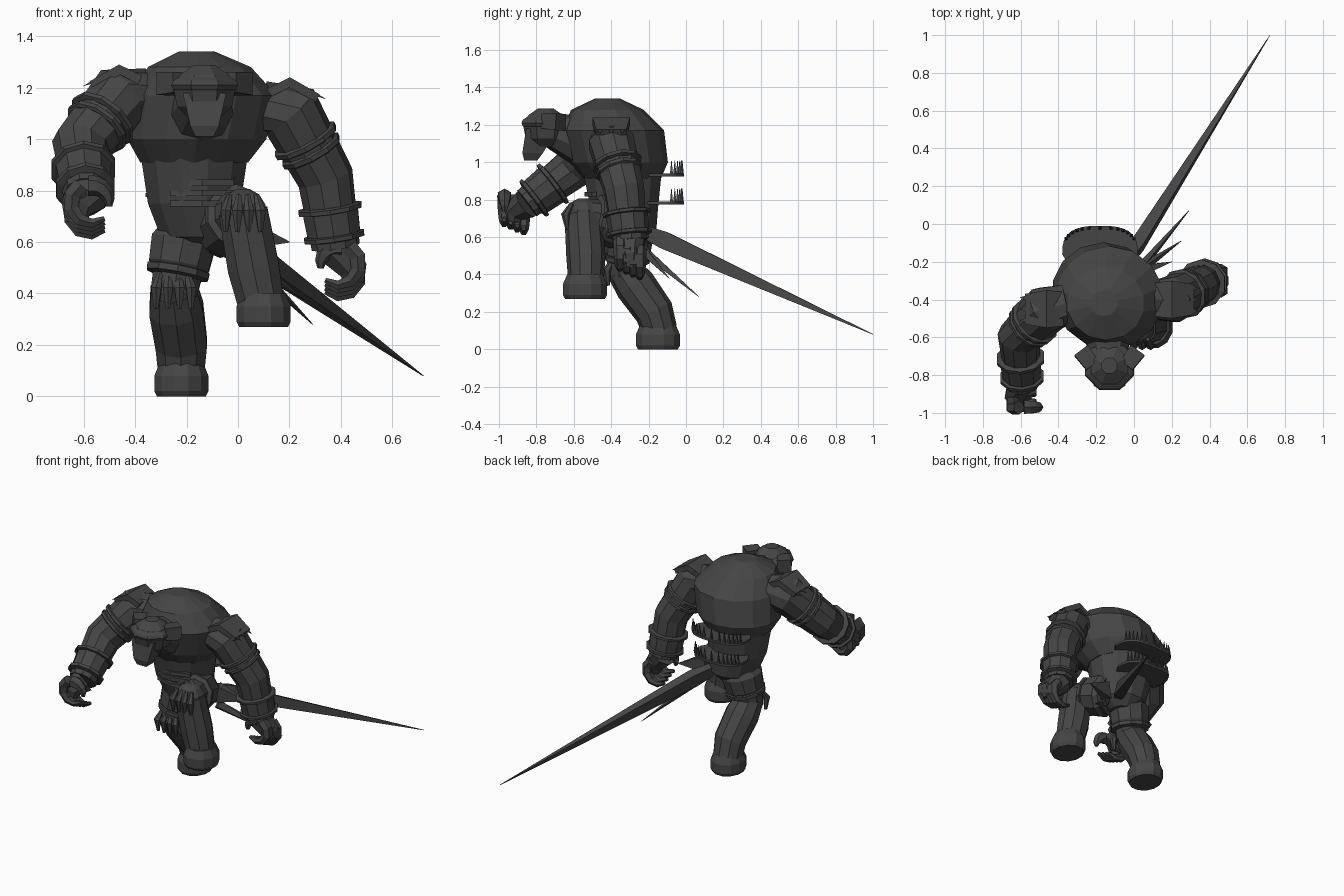
import bpy, bmesh, math
from mathutils import Vector

cube = bpy.data.objects.get("Cube")
if cube:
    bpy.data.objects.remove(cube, do_unlink=True)

# One dark stone colour for the whole figure
grey = .06
stone = bpy.data.materials.new("dark stone grey")
stone.use_nodes = True
stone.diffuse_color = (grey, grey, grey, 1)
stone.node_tree.nodes["Principled BSDF"].inputs["Base Color"].default_value = stone.diffuse_color


def finish(name, bm):
    bmesh.ops.recalc_face_normals(bm, faces=bm.faces)
    mesh = bpy.data.meshes.new(name)
    bm.to_mesh(mesh)
    bm.free()
    mesh.materials.append(stone)
    obj = bpy.data.objects.new(name, mesh)
    bpy.context.collection.objects.link(obj)
    return obj


def loft(name, rows, sides=10, stretch=1, level=False):
    """Skin rings given as (x, y, z, radius); stretch widens the second ring axis."""
    bm = bmesh.new()
    centres = [Vector(row[:3]) for row in rows]
    rings = []
    across = None
    grow = 1 / math.cos(math.pi / sides)
    for index, centre in enumerate(centres):
        before = centres[max(index - 1, 0)]
        after = centres[min(index + 1, len(rows) - 1)]
        along = Vector((0, 0, 1)) if level else (after - before).normalized()
        if across is None:
            across = Vector((0, 1, 0)) if abs(along.x) > .8 else Vector((1, 0, 0))
        across = (across - along * along.dot(across)).normalized()
        upward = along.cross(across) * stretch
        radius = rows[index][3] * grow
        ring = []
        for k in range(sides):
            angle = math.tau * (k + .5) / sides
            offset = across * math.cos(angle) + upward * math.sin(angle)
            ring.append(bm.verts.new(centre + offset * radius))
        rings.append(ring)
    for low, high in zip(rings, rings[1:]):
        for k in range(sides):
            following = (k + 1) % sides
            bm.faces.new((low[k], low[following], high[following], high[k]))
    bm.faces.new(rings[0])
    bm.faces.new(rings[-1])
    return finish(name, bm)


def dome(name, centre, radius, height, low, high, sides=12):
    """Faceted ellipsoid kept between two latitudes in degrees."""
    x, y, z = centre
    rows = []
    steps = 4
    for step in range(steps + 1):
        angle = math.radians(low + (high - low) * step / steps)
        rows.append((x, y, z + height * math.sin(angle), radius * math.cos(angle)))
    return loft(name, rows, sides, level=True)


def cuff(name, path, segment, start, end, pad):
    """Raised armour band that follows one segment of a limb."""
    def at(fraction, extra):
        x, y, z, radius = [p + (q - p) * fraction for p, q in zip(path[segment], path[segment + 1])]
        return x, y, z, radius + extra
    bevel = (end - start) / 5
    loft(name, [at(start, 0), at(start + bevel, pad), at(end - bevel, pad), at(end, 0)])


def spike(name, base, tip, radius, stretch=1):
    loft(name, [(*base, radius), (*tip, .001)], 4, stretch)


def curl(name, centre, side, radius, start, end, thickness):
    """Curled finger that tapers along an arc facing the front."""
    rows = []
    steps = 5
    for step in range(steps + 1):
        fraction = step / steps
        angle = math.radians(start + (end - start) * fraction)
        point = centre + Vector((side * math.cos(angle), 0, math.sin(angle))) * radius
        rows.append((*point, thickness * (1 - .7 * fraction ** 2)))
    loft(name, rows, 6)


# Torso
loft("chest", [(-.17, -.34, .91, .21), (-.16, -.36, 1, .27), (-.13, -.39, 1.17, .28),
               (-.15, -.42, 1.28, .2), (-.16, -.42, 1.34, .07)], 14, .95, level=True)
loft("waist", [(-.14, -.29, .56, .07), (-.15, -.31, .62, .15),
               (-.17, -.33, .75, .18), (-.17, -.34, .95, .21)], 12, level=True)
for strap in range(3):
    z = .83 - .04 * strap
    rows = [(-.14 + .12 * turn, -.53 + .04 * abs(turn), z, .012) for turn in (-1, 0, 1)]
    loft(f"belly_strap_{strap}", rows, 4)

# Head
head = Vector((-.13, -.75, 1.18))
loft("neck", [(-.14, -.57, 1.12, .13), (*head, .08)])
dome("skull", head, .12, .115, -60, 70, 8)
loft("muzzle", [(-.13, -.83, 1.01, .035), (-.13, -.82, 1.05, .055), (-.13, -.77, 1.18, .085)], 4, level=True)
dome("brow", head + Vector((0, 0, .03)), .13, .05, -40, 40, 8)
for side, name in ((-1, "right"), (1, "left")):
    temple = head + Vector((side * .09, 0, .04))
    flare = head + Vector((side * .15, .08, .035))
    loft(name + "_ear_guard", [(*temple, .04), (*flare, .045)], 4)

# Arms
right_arm = [(-.35, -.42, 1.17, .1), (-.46, -.45, 1.16, .125), (-.61, -.6, .97, .11), (-.59, -.85, .78, .085)]
left_arm = [(.1, -.4, 1.12, .1), (.2, -.4, 1.11, .12), (.34, -.33, .85, .105), (.38, -.3, .58, .09)]
right_fist = Vector((-.57, -.92, .73))
left_fist = Vector((.39, -.3, .49))
for name, side, path, fist in (("right", -1, right_arm, right_fist), ("left", 1, left_arm, left_fist)):
    # Limb and armour bands
    loft(name + "_arm", path)
    cuff(name + "_upper_band", path, 1, .4, .5, .015)
    cuff(name + "_upper_band_low", path, 1, .55, .65, .01)
    cuff(name + "_bracer", path, 2, .4, .9, .01)
    cuff(name + "_bracer_top_rim", path, 2, .4, .5, .025)
    cuff(name + "_bracer_low_rim", path, 2, .8, .9, .025)

    # Shoulder plate with jagged outer edge
    shoulder = Vector(path[1][:3]) + Vector((0, 0, .1))
    slope = Vector((side * .11, 0, -.05))
    inner = shoulder - Vector((side * .08, 0, .03))
    crown = shoulder + Vector((0, 0, .01))
    loft(name + "_shoulder_plate", [(*inner, .09), (*crown, .1), (*(shoulder + slope), .08)], 4, .2)
    for row in (-1, 0, 1):
        across = Vector((0, row * .06, .01))
        spike(f"{name}_shoulder_spike_{row}", shoulder + slope / 2 + across,
              shoulder + slope * 1.3 + across, .03, .4)

    # Palm, curled fingers and thumb
    knuckle = fist + Vector((side * .06, 0, 0))
    loft(name + "_palm", [(*path[-1][:3], .08), (*knuckle, .055), (*(knuckle - Vector((0, 0, .05))), .04)], 8)
    for finger in range(4):
        place = finger - 1.5
        centre = fist + Vector((0, place * .035, -place * .015))
        curl(f"{name}_finger_{finger}", centre, side, .08, 60, -130, .032)
    curl(name + "_thumb", fist + Vector((0, -.05, .02)), side, .07, 80, 190, .035)

# Legs
left_thigh = [(-.07, -.32, .66, .12), (.02, -.55, .72, .085)]
left_shin = [(.02, -.55, .72, .095), (.06, -.535, .5, .1), (.09, -.535, .36, .09)]
right_thigh = [(-.2, -.3, .66, .11), (-.25, -.33, .4, .09)]
right_shin = [(-.25, -.33, .42, .09), (-.24, -.27, .34, .105), (-.22, -.17, .2, .1), (-.22, -.14, .1, .09)]
left_foot = Vector((.1, -.54, .27))
right_foot = Vector((-.22, -.15, 0))
for name, thigh, shin, foot in (("left", left_thigh, left_shin, left_foot),
                                ("right", right_thigh, right_shin, right_foot)):
    loft(name + "_thigh", thigh)
    loft(name + "_shin", shin)
    rows = [(*(foot + Vector((0, 0, rise))), radius)
            for rise, radius in ((0, .095), (.02, .105), (.08, .105), (.13, .085))]
    loft(name + "_foot", rows, 12, 1.12, level=True)
    cuff(name + "_thigh_guard", thigh, 0, .1, .7, .02)
    cuff(name + "_thigh_rim", thigh, 0, .6, .75, .025)
    # Kneecap with claws draped over it
    knee = Vector(shin[0][:3])
    dome(name + "_kneecap", knee, .09, .09, -40, 75, 10)
    for claw in range(4):
        place = claw - 1.5
        top = knee + Vector((place * .035, -.06, .06))
        bend = top + Vector((place * .01, -.035, -.06))
        tip = bend + Vector((0, .01, -.08))
        loft(f"{name}_knee_claw_{claw}", [(*top, .01), (*bend, .02), (*tip, .008)], 6)


# Spiked shelves on the lower back
def shelf_point(angle, width, height):
    cosine = math.cos(angle)
    sine = abs(math.sin(angle))
    return Vector((-.18 + width * math.copysign(abs(cosine) ** .7, cosine), -.16 + .15 * sine ** .7, height))


spikes = 18
for name, width, height in (("upper", .2, .94), ("lower", .18, .79)):
    bm = bmesh.new()
    rim = [shelf_point(math.pi * k / spikes, width, height) for k in range(spikes + 1)]
    inner = [rim[-1] + Vector((.06, -.1, 0)), rim[0] - Vector((.06, .1, 0))]
    bm.faces.new([bm.verts.new(point) for point in rim + inner])
    shelf = finish(name + "_back_shelf", bm)
    shelf.modifiers.new("thickness", "SOLIDIFY").thickness = .015
    for k, point in enumerate(rim[3:-3]):
        base = point - Vector((0, .01, 0))
        spike(f"{name}_shelf_spike_{k}", base, base + Vector((0, 0, .07)), .008)

# Long blade and smaller spikes at the hip
hip = Vector((.02, -.25, .55))
loft("long_blade", [(-.08, -.25, .64, .02), (.02, -.11, .58, .033), (.72, 1, .08, .001)], 4, 1.4)
spike("hip_spike_long", hip, (.29, .07, .28), .018, 1.3)
spike("hip_spike_short", hip, (.25, -.09, .38), .018, 1.3)
spike("hip_fin", hip + Vector((0, 0, .08)), (.2, -.2, .6), .03, 2)
